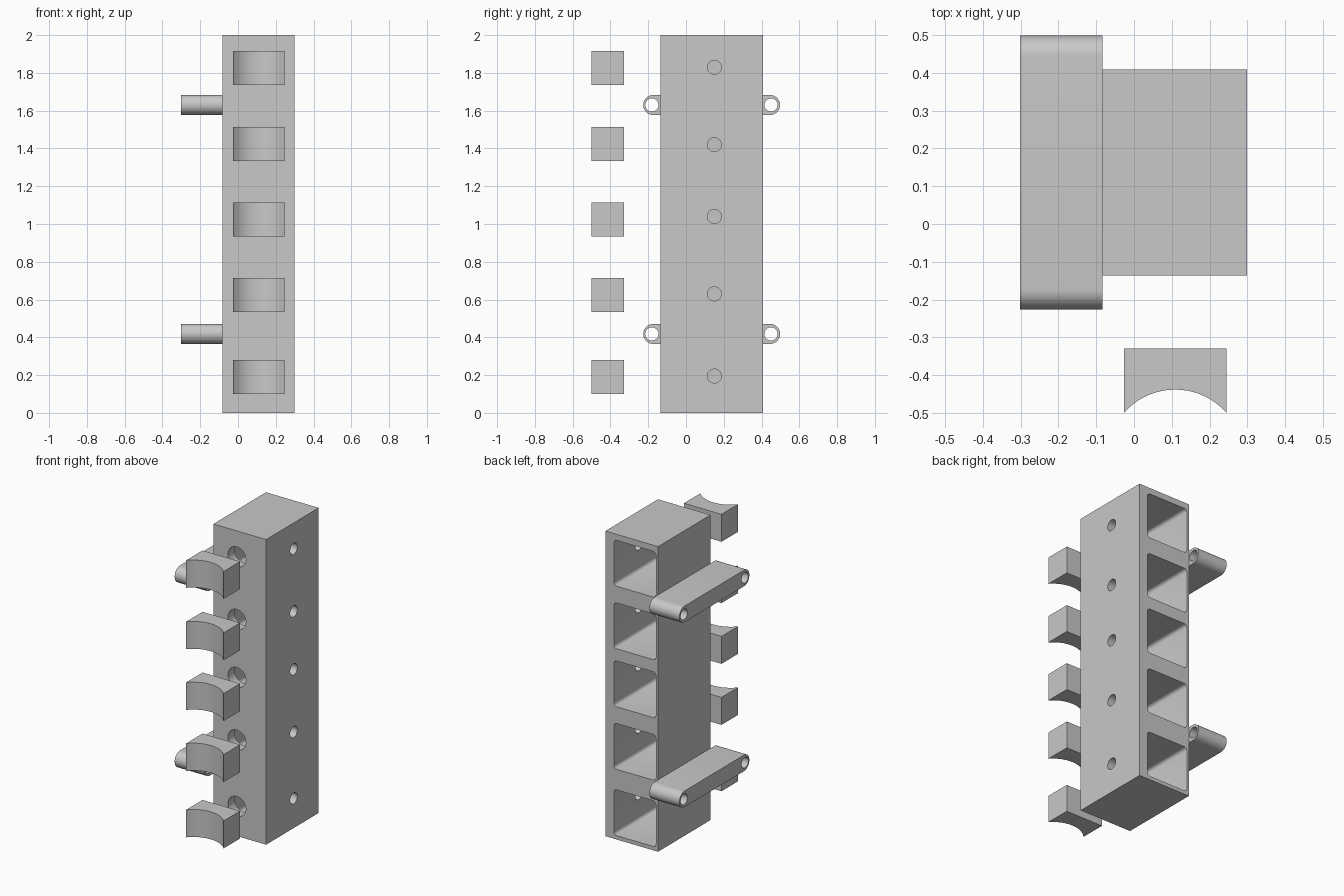
import bpy, bmesh
from math import pi, sin, cos, asin
from mathutils import Matrix, Vector

if "Cube" in bpy.data.objects:
    bpy.data.objects.remove(bpy.data.objects["Cube"])

grey = bpy.data.materials.new("plain grey")
grey.use_nodes = True
grey.diffuse_color = (0.58, 0.58, 0.58, 1)
grey.node_tree.nodes["Principled BSDF"].inputs["Base Color"].default_value = grey.diffuse_color

# Shared heights of the five cells
HOLE_Z = (1.83, 1.42, 1.04, 0.63, 0.195)
BLOCK_Z = (1.825, 1.423, 1.025, 0.625, 0.19)
X0, X1, Y0, Y1 = -0.083, 0.299, -0.136, 0.408


def finish(name, bm):
    bmesh.ops.recalc_face_normals(bm, faces=bm.faces)
    mesh = bpy.data.meshes.new(name)
    bm.to_mesh(mesh)
    bm.free()
    mesh.materials.append(grey)
    obj = bpy.data.objects.new(name, mesh)
    bpy.context.collection.objects.link(obj)
    return obj


def add_box(bm, lo, hi, bevel=0):
    lo, hi = Vector(lo), Vector(hi)
    mat = Matrix.Translation((lo + hi) / 2) @ Matrix.Diagonal((*(hi - lo), 1))
    verts = bmesh.ops.create_cube(bm, size=1, matrix=mat)["verts"]
    if bevel:
        edges = list({e for v in verts for e in v.link_edges})
        bmesh.ops.bevel(bm, geom=edges, offset=bevel, segments=4, profile=0.5, affect="EDGES")


def add_rod(bm, centre, radius, length, axis):
    turn = Matrix.Rotation(pi / 2, 4, "Y" if axis == "X" else "X")
    bmesh.ops.create_cone(bm, cap_ends=True, segments=40, radius1=radius, radius2=radius,
                          depth=length, matrix=Matrix.Translation(centre) @ turn)


def prism(name, points, along):
    bm = bmesh.new()
    face = bm.faces.new([bm.verts.new(p) for p in points])
    new = bmesh.ops.extrude_face_region(bm, geom=[face])["geom"]
    bmesh.ops.translate(bm, vec=along, verts=[v for v in new if isinstance(v, bmesh.types.BMVert)])
    return finish(name, bm)


def select(obj):
    bpy.ops.object.select_all(action="DESELECT")
    obj.select_set(True)
    bpy.context.view_layer.objects.active = obj


def cut(obj, cutter):
    cutter.hide_render = True
    mod = obj.modifiers.new("cut", "BOOLEAN")
    mod.operation, mod.solver, mod.object = "DIFFERENCE", "EXACT", cutter
    select(obj)
    bpy.ops.object.modifier_apply(modifier=mod.name)
    bpy.data.objects.remove(cutter)


def smooth(obj):
    select(obj)
    bpy.ops.object.shade_smooth_by_angle(angle=pi / 6)


# Tall housing with five rear pockets, front holes and side holes
bm = bmesh.new()
add_box(bm, (X0, Y0, 0), (X1, Y1, 2))
housing = finish("housing", bm)

pockets, front_holes, side_holes = bmesh.new(), bmesh.new(), bmesh.new()
for z in HOLE_Z:
    add_box(pockets, (-0.067, Y0 + 0.07, z - 0.17), (0.237, Y1 + 0.1, z + 0.13), 0.02)
    add_rod(front_holes, (0.087, Y0, z), 0.065, 0.2, "Y")
    add_rod(side_holes, (X1, 0.15, z), 0.037, 0.2, "X")
for name, cutter in (("pockets", pockets), ("front_holes", front_holes), ("side_holes", side_holes)):
    cut(housing, finish(name, cutter))
smooth(housing)

# Round-ended mounting bars on the right side, with a bore at each end
R = 0.053
for name, z in (("upper_mounting_bar", 1.63), ("lower_mounting_bar", 0.418)):
    outline = []
    for centre, start in ((0.498 - R, -pi / 2), (-0.226 + R, pi / 2)):
        for i in range(21):
            a = start + pi * i / 20
            outline.append((-0.301, centre + R * cos(a), z + R * sin(a)))
    bar = prism(name, outline, (X0 + 0.301, 0, 0))
    bores = bmesh.new()
    for y in (-0.181, 0.45):
        add_rod(bores, (-0.19, y, z), 0.035, 0.4, "X")
    cut(bar, finish("bores", bores))
    smooth(bar)

# Five loose saddle blocks with a concave front
HALF, SAG, MID = 0.136, 0.062, 0.109
arc_r = (HALF ** 2 + SAG ** 2) / (2 * SAG)
sweep = asin(HALF / arc_r)
for n, z in enumerate(BLOCK_Z, 1):
    outline = [(MID + HALF, -0.329, z - 0.09), (MID - HALF, -0.329, z - 0.09)]
    for i in range(25):
        a = sweep * (i / 12 - 1)
        outline.append((MID + arc_r * sin(a), -0.5 + SAG - arc_r * (1 - cos(a)), z - 0.09))
    smooth(prism(f"saddle_block_{n}", outline, (0, 0, 0.18)))
